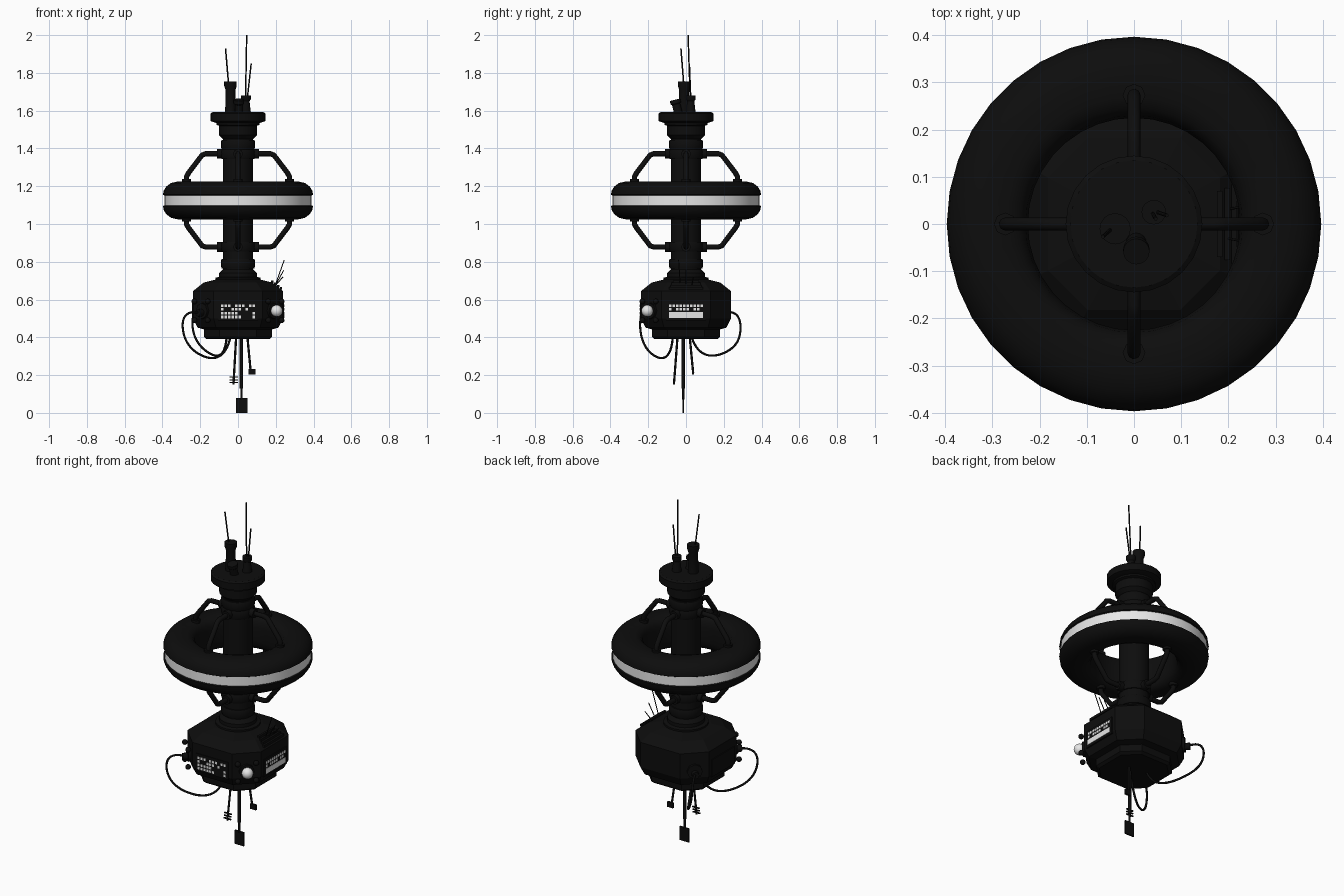
import bpy, bmesh, math, random
from mathutils import Vector

cube = bpy.data.objects.get("Cube")
if cube:
    bpy.data.objects.remove(cube, do_unlink=True)
random.seed(4)


def material(name, rgb, rough=0.6):
    m = bpy.data.materials.new(name)
    m.use_nodes = True
    m.diffuse_color = (*rgb, 1)
    node = m.node_tree.nodes["Principled BSDF"]
    node.inputs["Base Color"].default_value = (*rgb, 1)
    node.inputs["Roughness"].default_value = rough
    return m


BLACK = material("hull_black", (0.004, 0.004, 0.004))
WHITE = material("light_white", (0.8, 0.8, 0.8))


def finish(name, bm, mat, loc=(0, 0, 0), smooth=True):
    bmesh.ops.recalc_face_normals(bm, faces=bm.faces)
    me = bpy.data.meshes.new(name)
    bm.to_mesh(me)
    bm.free()
    ob = bpy.data.objects.new(name, me)
    ob.location = loc
    me.materials.append(mat)
    bpy.context.collection.objects.link(ob)
    if smooth:
        bpy.ops.object.select_all(action='DESELECT')
        ob.select_set(True)
        bpy.context.view_layer.objects.active = ob
        bpy.ops.object.shade_smooth_by_angle(angle=math.radians(35))
    return ob


def circle(n):
    return [(math.cos(2 * math.pi * i / n), math.sin(2 * math.pi * i / n)) for i in range(n)]


def loft(name, section, profile, mat=BLACK, loc=(0, 0, 0), closed=False, smooth=True):
    """Stack scaled copies of a section along a (radius, height) profile."""
    bm = bmesh.new()
    rings = [[bm.verts.new((x * r, y * r, z)) for x, y in section] for r, z in profile]
    pairs = list(zip(rings, rings[1:]))
    if closed:
        pairs.append((rings[-1], rings[0]))
    else:
        bm.faces.new(rings[0])
        bm.faces.new(rings[-1])
    n = len(section)
    for a, b in pairs:
        for i in range(n):
            j = (i + 1) % n
            bm.faces.new((a[i], a[j], b[j], b[i]))
    return finish(name, bm, mat, loc, smooth)


def box(name, loc, size, mat=BLACK):
    bm = bmesh.new()
    bmesh.ops.create_cube(bm, size=1)
    bmesh.ops.scale(bm, vec=size, verts=bm.verts)
    return finish(name, bm, mat, loc, False)


def ball(name, loc, r, mat=BLACK):
    bm = bmesh.new()
    bmesh.ops.create_uvsphere(bm, u_segments=20, v_segments=12, radius=r)
    return finish(name, bm, mat, loc)


def tube(name, points, r, kind='POLY'):
    cu = bpy.data.curves.new(name, 'CURVE')
    cu.dimensions = '3D'
    cu.bevel_depth, cu.bevel_resolution, cu.use_fill_caps = r, 2, True
    sp = cu.splines.new(kind)
    sp.points.add(len(points) - 1)
    for p, co in zip(sp.points, points):
        p.co = (*co, 1)
    if kind == 'NURBS':
        sp.use_endpoint_u, sp.order_u, sp.resolution_u = True, 4, 8
    ob = bpy.data.objects.new(name, cu)
    cu.materials.append(BLACK)
    bpy.context.collection.objects.link(ob)
    bpy.ops.object.select_all(action='DESELECT')
    ob.select_set(True)
    bpy.context.view_layer.objects.active = ob
    bpy.ops.object.convert(target='MESH')
    return bpy.context.view_layer.objects.active


# Central column with collars, and the dish on top
round_24 = circle(24)
loft("column", round_24, [
    (0.12, 0.68), (0.12, 0.715), (0.1, 0.72), (0.1, 0.74), (0.08, 0.76), (0.08, 1.45),
    (0.1, 1.47), (0.1, 1.52), (0.115, 1.525), (0.115, 1.54)])
loft("top_dish", round_24, [(0.115, 1.535), (0.145, 1.545), (0.145, 1.585), (0.135, 1.592)])
for i, z in enumerate((0.79, 0.88, 1.37, 1.42)):
    loft(f"collar_{i}", round_24, [(0.086, z - 0.025), (0.09, z - 0.015), (0.09, z + 0.015), (0.086, z + 0.025)])

# Habitat ring: rounded upper half mirrored about its mid-height, with a recessed light band
MID = 1.125
half = [(0.39, 0.026), (0.397, 0.03), (0.394, 0.05), (0.38, 0.073), (0.355, 0.092), (0.32, 0.1),
        (0.27, 0.1), (0.245, 0.09), (0.23, 0.07), (0.225, 0.04)]
profile = [(r, MID + z) for r, z in half] + [(r, MID - z) for r, z in reversed(half)]
ring = loft("habitat_ring", circle(36), profile, closed=True)
ring.data.materials.append(WHITE)
for f in ring.data.polygons:
    if abs(f.center.z - MID) < 0.01 and f.center.xy.length > 0.35:
        f.material_index = 1

# Bent struts above and below the ring, with flanges at both ends
for k in range(4):
    c, s = round(math.cos(k * math.pi / 2)), round(math.sin(k * math.pi / 2))
    for side, word in ((1, "upper"), (-1, "lower")):
        def at(r, h):
            return (c * r, s * r, MID + side * h)
        tube(f"{word}_strut_{k}", [at(0.07, 0.247), at(0.17, 0.247), at(0.19, 0.24),
                                   at(0.262, 0.145), at(0.273, 0.125), at(0.273, 0.09)], 0.014)
        tube(f"{word}_strut_flange_{k}", [at(0.08, 0.247), at(0.112, 0.247)], 0.026)
        tube(f"{word}_strut_foot_{k}", [at(0.273, 0.09), at(0.273, 0.112)], 0.024)

# Pods and aerials on the dish
loft("tall_pod", circle(16), [(0.028, 0), (0.026, 0.12), (0.033, 0.14), (0.033, 0.165)], loc=(-0.04, -0.01, 1.59))
loft("aerial_pod", circle(16), [(0.026, 0), (0.019, 0.06), (0.026, 0.07), (0.026, 0.09)], loc=(0.042, 0.025, 1.59))
tilted = loft("tilted_pod", circle(16), [(0.022, 0), (0.022, 0.05), (0.028, 0.055), (0.028, 0.075)],
              loc=(0.005, -0.04, 1.585))
tilted.rotation_euler.x = 0.25
tube("left_aerial", [(-0.05, -0.012, 1.74), (-0.066, -0.027, 1.93)], 0.004)
tube("main_aerial", [(0.04, 0.022, 1.67), (0.046, 0.011, 2.0)], 0.004)
tube("short_aerial", [(0.05, 0.025, 1.67), (0.07, 0.018, 1.85)], 0.004)

# Eight-sided command module
H, A = 1, 0.54
octagon = [(H, -A), (H, A), (A, H), (-A, H), (-H, A), (-H, -A), (-A, -H), (A, -H)]
loft("command_module", octagon, [
    (0.165, 0.39), (0.18, 0.402), (0.18, 0.442), (0.215, 0.452), (0.238, 0.5), (0.238, 0.645),
    (0.182, 0.69), (0.12, 0.705)], smooth=False)
FACE = 0.239
box("front_window_frame", (0, -FACE, 0.54), (0.21, 0.008, 0.1))
box("right_window_frame", (-FACE, 0, 0.54), (0.008, 0.21, 0.1))
box("left_window_frame", (FACE, 0, 0.54), (0.008, 0.21, 0.1))

# Lit windows on the front and on the model's left
for row in range(4):
    for col in range(10):
        u, z = -0.083 + col * 0.0185, 0.508 + row * 0.02
        if random.random() < 0.72:
            box(f"front_window_{row}_{col}", (u, -FACE - 0.003, z), (0.013, 0.006, 0.014), WHITE)
        if row > 1 and random.random() < 0.75:
            box(f"left_window_{row}_{col}", (FACE + 0.003, u, z), (0.006, 0.013, 0.014), WHITE)
box("left_window_strip", (FACE + 0.003, 0, 0.518), (0.006, 0.18, 0.03), WHITE)

# Corner mounts: lamp on one corner, cable sockets on two others
for name, sx, sy, bolts in (("lamp", 1, -1, True), ("front_socket", -1, -1, True), ("back_socket", -1, 1, False)):
    tube(f"{name}_mount", [(sx * 0.17, sy * 0.17, 0.54), (sx * 0.193, sy * 0.193, 0.54)], 0.042)
    if bolts:
        for d in (-0.035, 0.035):
            for z in (0.49, 0.59):
                ball(f"{name}_bolt", (sx * (0.196 + d), sy * (0.196 - d), z), 0.015)
    if name != "lamp":
        tube(f"{name}_plug", [(sx * 0.19, sy * 0.19, 0.53), (sx * 0.212, sy * 0.212, 0.53)], 0.02)
ball("lamp_globe", (0.205, -0.205, 0.54), 0.031, WHITE)

# Hanging cables
tube("front_cable", [(-0.2, -0.2, 0.53), (-0.29, -0.24, 0.55), (-0.31, -0.255, 0.42),
                     (-0.22, -0.19, 0.29), (-0.07, -0.08, 0.27), (-0.04, -0.07, 0.4)], 0.006, 'NURBS')
tube("back_cable", [(-0.2, 0.2, 0.53), (-0.24, 0.28, 0.55), (-0.255, 0.305, 0.42),
                    (-0.17, 0.24, 0.31), (-0.07, 0.07, 0.28), (-0.06, 0.03, 0.4)], 0.006, 'NURBS')

# Roof grille and whip aerials on the model's left
for i in range(4):
    t = i / 3
    box(f"roof_slat_{i}", (0.228 - 0.046 * t, 0, 0.66 + 0.034 * t), (0.012, 0.18 - 0.04 * t, 0.014))
for i, (y, x, z) in enumerate(((-0.03, 0.245, 0.81), (0.0, 0.242, 0.755), (0.03, 0.238, 0.72))):
    tube(f"whip_aerial_{i}", [(0.195, y, 0.67), (x, y * 1.3, z)], 0.0025)

# Probes underneath: panel mast, crossbar mast and box mast
tube("panel_mast", [(0.018, -0.015, 0.4), (0.018, -0.015, 0.13)], 0.009)
tube("panel_mast_tip", [(0.018, -0.015, 0.14), (0.018, -0.015, 0.07)], 0.006)
box("mast_panel", (0.02, -0.015, 0.04), (0.06, 0.008, 0.08))
top, tip = Vector((-0.01, -0.045, 0.4)), Vector((-0.024, -0.064, 0.15))
tube("crossbar_mast", [top, tip], 0.006)
for i in range(3):
    p = tip.lerp(top, 0.04 + i * 0.06)
    box(f"crossbar_{i}", p, (0.045, 0.008, 0.006))
tube("box_mast", [(0.05, 0.02, 0.4), (0.068, 0.038, 0.21)], 0.006)
box("mast_box", (0.074, 0.037, 0.218), (0.038, 0.012, 0.03))
